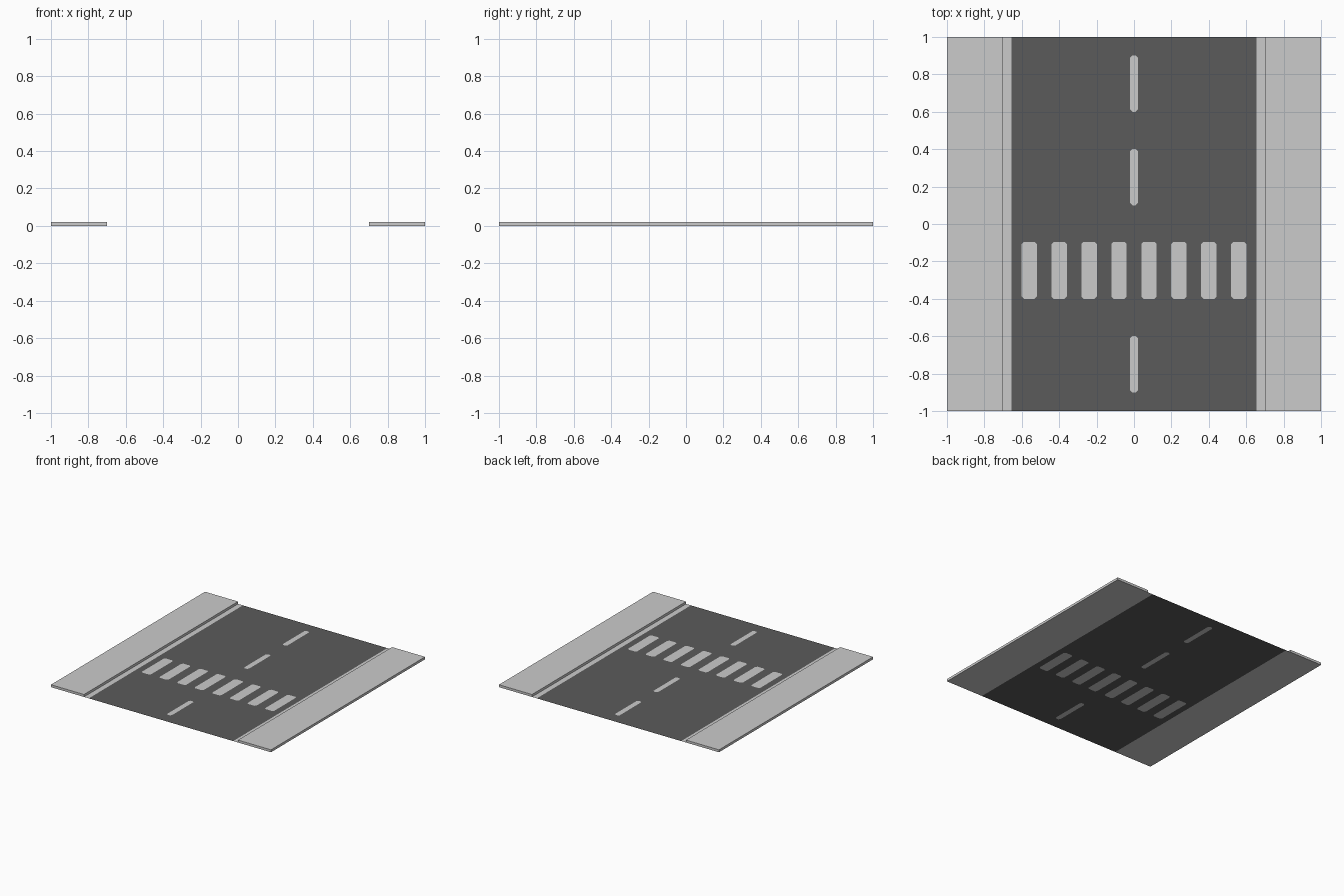
import bpy, bmesh
from mathutils import Vector
from mathutils.geometry import delaunay_2d_cdt

if "Cube" in bpy.data.objects:
    bpy.data.objects.remove(bpy.data.objects["Cube"])


def material(name, v):
    m = bpy.data.materials.new(name)
    m.diffuse_color = (v, v, v, 1)
    m.use_nodes = True
    m.node_tree.nodes["Principled BSDF"].inputs["Base Color"].default_value = m.diffuse_color
    return m


asphalt = material("dark_asphalt", 0.105)
pale = material("pale_grey", 0.60)


def outline(x0, x1, y0, y1, c=0.0):
    """Counter-clockwise rectangle, with clipped corners if c > 0."""
    if c == 0:
        pts = [(x0, y0), (x1, y0), (x1, y1), (x0, y1)]
    else:
        pts = [(x0 + c, y0), (x1 - c, y0), (x1, y0 + c), (x1, y1 - c),
               (x1 - c, y1), (x0 + c, y1), (x0, y1 - c), (x0, y0 + c)]
    return [Vector(p) for p in pts]


# Road slab outline first, then every painted area cut into it
WALK, EDGE = 0.70, 0.656
shapes = [outline(-WALK, WALK, -1, 1)]
# Gutter strips beside the pavements
shapes += [outline(-WALK, -EDGE, -1, 1), outline(EDGE, WALK, -1, 1)]
# Centre line dashes
for y in (-0.9, 0.1, 0.6):
    shapes.append(outline(-0.021, 0.021, y, y + 0.302, 0.012))
# Crossing stripes
for i in range(8):
    x = -0.56 + 0.16 * i
    shapes.append(outline(x - 0.041, x + 0.041, -0.4, -0.095, 0.012))

points, faces = [], []
for s in shapes:
    faces.append(list(range(len(points), len(points) + len(s))))
    points += s
verts, _, tris, _, _, origin = delaunay_2d_cdt(points, [], faces, 1, 1e-5)

mesh = bpy.data.meshes.new("road")
mesh.from_pydata([(v.x, v.y, 0) for v in verts], [], tris)
mesh.materials.append(asphalt)
mesh.materials.append(pale)
for poly, src in zip(mesh.polygons, origin):
    poly.material_index = 1 if any(k > 0 for k in src) else 0
road = bpy.data.objects.new("road", mesh)
bpy.context.collection.objects.link(road)

# Raised pavements on both sides
for side, name in ((-1, "left_pavement"), (1, "right_pavement")):
    bpy.ops.mesh.primitive_cube_add(size=1, location=(side * 0.85, 0, 0.01))
    walk = bpy.context.object
    walk.name = name
    walk.scale = (0.3, 2, 0.02)
    bpy.ops.object.transform_apply(location=False, rotation=False, scale=True)
    walk.data.materials.append(pale)
